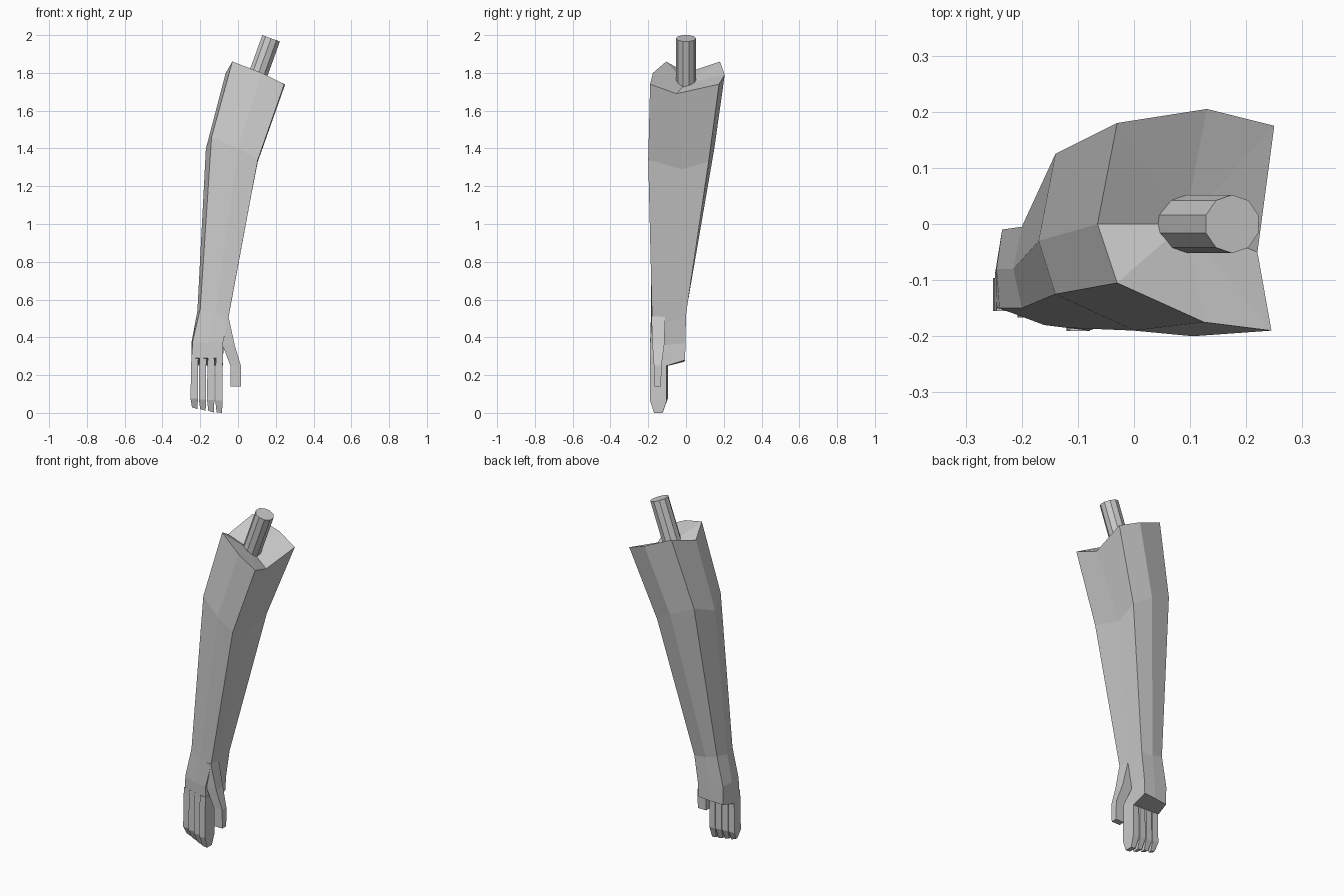
import bpy, bmesh
from mathutils import Vector


def loft(name, rings, top_centre=None):
    """Skin a list of equal-length rings and close both ends."""
    bm = bmesh.new()
    vs = [[bm.verts.new(p) for p in r] for r in rings]
    n = len(vs[0])
    for a, b in zip(vs, vs[1:]):
        for i in range(n):
            bm.faces.new((a[i], a[(i + 1) % n], b[(i + 1) % n], b[i]))
    if top_centre:
        c = bm.verts.new(top_centre)
        for i in range(n):
            bm.faces.new((vs[0][i], vs[0][(i + 1) % n], c))
    else:
        bm.faces.new(vs[0])
    bm.faces.new(vs[-1])
    bmesh.ops.recalc_face_normals(bm, faces=bm.faces)
    me = bpy.data.meshes.new(name)
    bm.to_mesh(me)
    bm.free()
    ob = bpy.data.objects.new(name, me)
    bpy.context.collection.objects.link(ob)
    return ob


def rect(x0, x1, y0, y1, z, drop=0):
    return [(x0, y0, z), (x1, y0, z - drop), (x1, y1, z - drop), (x0, y1, z)]


# Forearm and palm: eight-sided rings from the cut end to the knuckles
loft("forearm", [
    [(.245, -.19, 1.74), (.22, -.05, 1.69), (.25, .175, 1.74), (.13, .205, 1.79),
     (-.03, .18, 1.86), (-.065, 0, 1.80), (-.03, -.105, 1.86), (.125, -.175, 1.80)],
    [(.105, -.20, 1.34), (.09, -.02, 1.29), (.105, .12, 1.33), (0, .15, 1.40),
     (-.14, .125, 1.46), (-.17, -.03, 1.40), (-.14, -.125, 1.46), (0, -.19, 1.40)],
    [(-.05, -.18, .51), (-.055, -.10, .48), (-.055, 0, .52), (-.13, 0, .53),
     (-.20, -.005, .55), (-.215, -.08, .54), (-.20, -.15, .55), (-.12, -.185, .53)],
    [(-.08, -.19, .37), (-.08, -.10, .36), (-.075, -.003, .37), (-.15, -.003, .37),
     (-.235, -.01, .38), (-.245, -.08, .38), (-.24, -.15, .38), (-.16, -.18, .37)],
    [(-.08, -.19, .29), (-.08, -.10, .25), (-.08, -.005, .28), (-.15, -.005, .275),
     (-.235, -.012, .27), (-.248, -.09, .25), (-.245, -.15, .29), (-.16, -.175, .29)],
], top_centre=(.09, 0, 1.745))

# Bone: ten-sided rod leaning out of the cut end
lo, hi = Vector((.077, 0, 1.71)), Vector((.175, 0, 1.983))
bpy.ops.mesh.primitive_cylinder_add(
    vertices=10, radius=.052, depth=(hi - lo).length, location=(lo + hi) / 2,
    rotation=(0, (hi - lo).angle(Vector((0, 0, 1))), 0))
bpy.context.object.name = "bone"

# Four fingers, tapering towards the tips
for i in range(4):
    x0 = -.249 + i * .0435
    x1 = x0 + .037
    f = -.155 - .012 * i
    b = -.096 - .002 * i
    tip = .03 - .009 * i
    loft(f"finger_{i + 1}", [
        rect(x0 + .004, x1 + .003, f, b, .31),
        rect(x0, x1, f, b, .25),
        rect(x0 - .002, x1, f, b, .075 - .003 * i),
        rect(x0 + .005, x1 - .003, f + .022, b - .022, tip, .01 if i < 3 else .003),
    ])

# Thumb, branching from the wrist
loft("thumb", [
    rect(-.11, -.05, -.183, -.11, .515, .005),
    rect(-.085, -.018, -.178, -.115, .365, .005),
    rect(-.04, .015, -.17, -.13, .25),
    rect(-.04, .015, -.168, -.132, .14),
])
